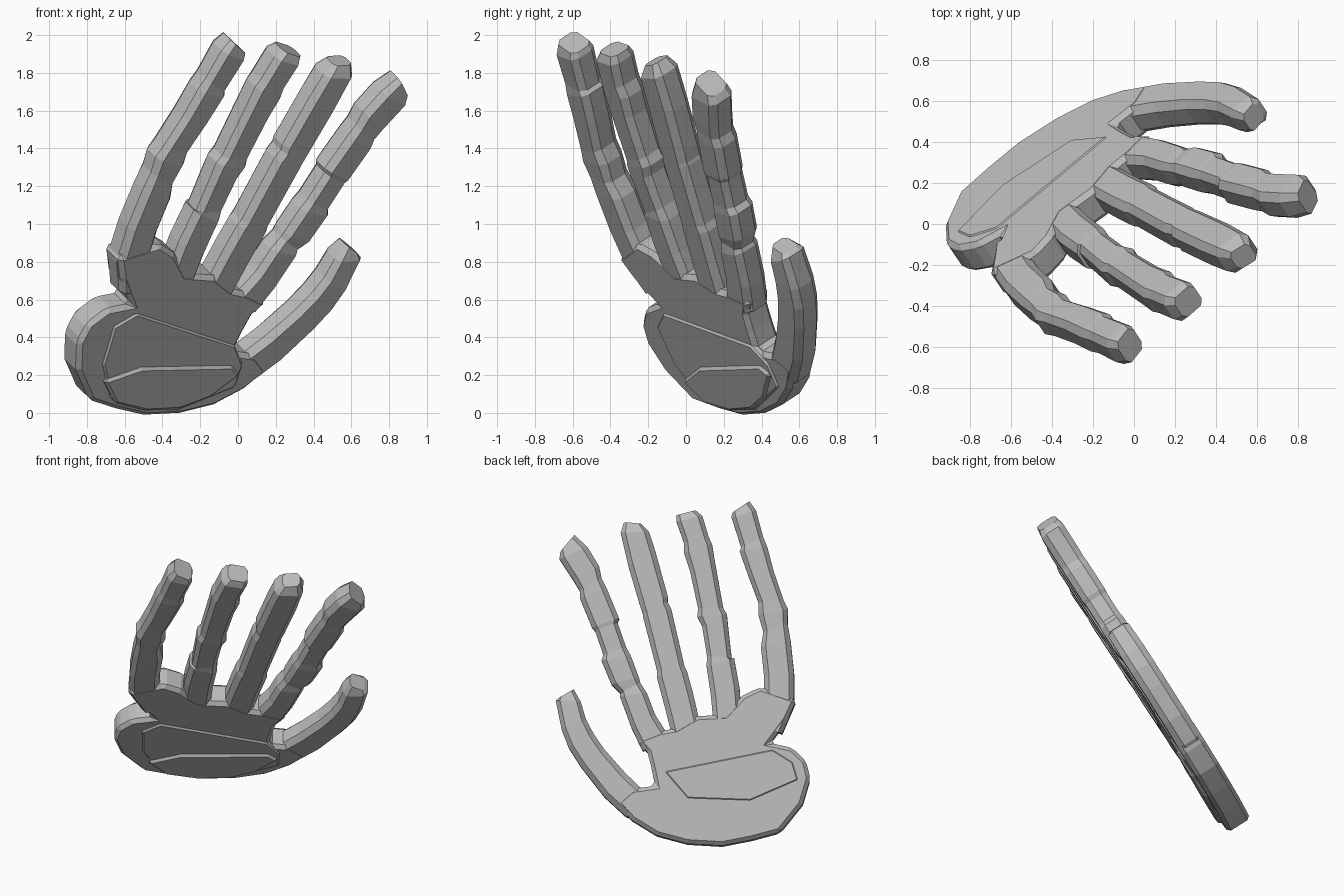
import bpy, bmesh, random
from mathutils import Vector

random.seed(4)
if "Cube" in bpy.data.objects:
    bpy.data.objects.remove(bpy.data.objects["Cube"])

# The whole hand lies in one tilted plane
NORMAL = Vector((-0.489, 0.728, 0.481)).normalized()
PLANE = 0.52

grey = bpy.data.materials.new("stone grey")
grey.use_nodes = True
grey.diffuse_color = (0.5, 0.5, 0.5, 1)
grey.node_tree.nodes["Principled BSDF"].inputs["Base Color"].default_value = (0.5, 0.5, 0.5, 1)


def on_plane(x, z, lift=0.0):
    y = (PLANE - NORMAL.x * x - NORMAL.z * z) / NORMAL.y
    return Vector((x, y, z)) + NORMAL * lift


def finish(name, bm):
    bmesh.ops.recalc_face_normals(bm, faces=bm.faces)
    mesh = bpy.data.meshes.new(name)
    bm.to_mesh(mesh)
    bm.free()
    mesh.materials.append(grey)
    obj = bpy.data.objects.new(name, mesh)
    bpy.context.collection.objects.link(obj)
    return obj


def slab(name, outline, low, high, chamfer):
    """Flat plate in the hand plane with chamfered rims."""
    bm = bmesh.new()
    face = bm.faces.new([bm.verts.new(on_plane(x, z, low)) for x, z in outline])
    grown = bmesh.ops.extrude_face_region(bm, geom=[face])["geom"]
    moved = [v for v in grown if isinstance(v, bmesh.types.BMVert)]
    bmesh.ops.translate(bm, verts=moved, vec=NORMAL * (high - low))
    obj = finish(name, bm)
    mod = obj.modifiers.new("chamfer", "BEVEL")
    mod.width = chamfer
    mod.segments = 1
    mod.limit_method = "ANGLE"


def finger(name, path, thick=0.168):
    """Eight-sided tube along (x, z, width) stations, with a blunt tip."""
    section = [(.98, .55), (.65, 1), (-.65, 1), (-.98, .55),
               (-.98, -.55), (-.65, -1), (.65, -1), (.98, -.55)]
    points = [on_plane(x, z) for x, z, w in path]
    bm = bmesh.new()
    rings = []
    last = len(path) - 1
    for i, (p, station) in enumerate(zip(points, path)):
        along = (points[min(i + 1, last)] - points[max(i - 1, 0)]).normalized()
        side = NORMAL.cross(along)
        slant = random.uniform(-.025, .025)
        half = station[2] / 2
        depth = thick / 2 * min(1, station[2] / .17)
        rings.append([bm.verts.new(p + side * (a * half) + NORMAL * (b * depth)
                                   + along * (slant * a)) for a, b in section])
    for low, high in zip(rings, rings[1:]):
        for k in range(8):
            m = (k + 1) % 8
            bm.faces.new((low[k], low[m], high[m], high[k]))
    bm.faces.new(rings[0])
    bm.faces.new(rings[-1])
    finish(name, bm)


# Palm, with the webs between the finger roots and the slit above the thumb
slab("palm", [(-.67, .86), (-.655, .74), (-.605, .61), (-.73, .585), (-.83, .51), (-.885, .41),
              (-.89, .26), (-.82, .10), (-.68, .055), (-.53, .02), (-.34, .03), (-.16, .075),
              (0, .16), (.12, .26), (.06, .34), (-.06, .36), (-.01, .46), (.04, .55), (.12, .62),
              (.02, .67), (-.07, .69), (-.16, .76), (-.31, .77), (-.37, .88), (-.45, .93)],
     -.086, .086, .025)

# Front: raised middle field below the crease, then the heel pad
slab("middle_pad", [(-.58, .57), (-.06, .4), (-.02, .3), (-.06, .18), (-.36, .06),
                    (-.54, .06), (-.72, .12), (-.76, .3), (-.7, .5)], -.097, -.05, .01)
slab("heel_pad", [(-.76, .22), (-.56, .29), (-.08, .3), (-.04, .25), (-.2, .13),
                  (-.36, .07), (-.54, .06), (-.7, .1)], -.112, -.05, .016)

# Shallow raised field on the back of the hand
slab("back_pad", [(-.82, .4), (-.76, .5), (-.63, .57), (-.09, .44), (-.26, .29), (-.6, .28)],
     .05, .092, .006)

# Fingers: paired close stations make the stepped joints
finger("finger_one", [(-.58, .68, .17), (-.585, .82, .2), (-.53, 1.0, .2), (-.455, 1.18, .2),
                      (-.425, 1.27, .165), (-.385, 1.36, .2), (-.355, 1.42, .165),
                      (-.25, 1.58, .17), (-.165, 1.72, .185), (-.145, 1.76, .16),
                      (-.05, 1.92, .17), (-.02, 1.96, .14)])
finger("finger_two", [(-.34, .72, .19), (-.27, .9, .195), (-.19, 1.07, .19), (-.175, 1.1, .16),
                      (-.095, 1.28, .17), (-.06, 1.34, .195), (-.04, 1.38, .165),
                      (.08, 1.62, .175), (.135, 1.72, .195), (.16, 1.77, .17),
                      (.235, 1.89, .175), (.265, 1.925, .13)])
finger("finger_three", [(-.16, .62, .2), (-.03, .86, .205), (.05, 1.0, .205), (.065, 1.03, .185),
                        (.24, 1.35, .195), (.26, 1.38, .18), (.28, 1.42, .195),
                        (.42, 1.66, .2), (.505, 1.81, .185), (.535, 1.865, .11)])
finger("finger_four", [(.01, .6, .2), (.12, .73, .18), (.22, .88, .175), (.25, .92, .15),
                       (.29, .96, .185), (.38, 1.09, .195), (.4, 1.13, .16), (.49, 1.27, .16),
                       (.5, 1.29, .19), (.62, 1.46, .19), (.65, 1.51, .165), (.69, 1.57, .195),
                       (.8, 1.69, .2), (.85, 1.745, .14)])
finger("thumb", [(-.16, .2, .2), (.02, .26, .21), (.16, .365, .21), (.325, .515, .195),
                 (.42, .615, .19), (.49, .71, .175), (.56, .84, .16), (.585, .885, .11)])
